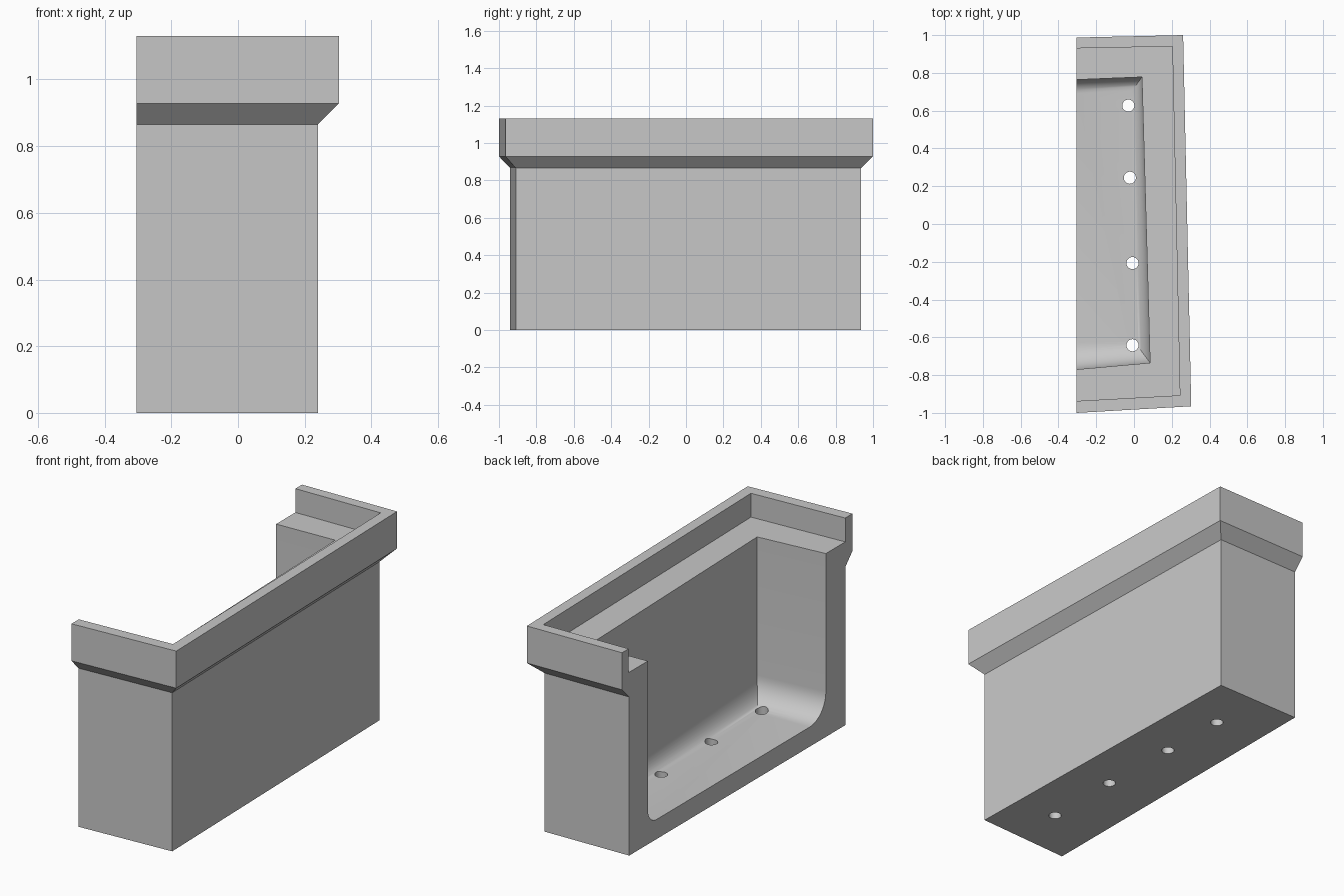
import bpy, bmesh
from math import sin, cos, pi

cube = bpy.data.objects.get("Cube")
if cube:
    bpy.data.objects.remove(cube, do_unlink=True)

CUT = -0.305  # plane where the trough is open


def outline(front_cut, front_x, front_y, back_x, back_y, back_cut):
    """Four plan points, from the open front end round to the open back end."""
    return [(CUT, front_cut), (front_x, front_y), (back_x, back_y), (CUT, back_cut)]


def at(plan, z):
    return [(x, y, z) for x, y in plan]


# Plan outlines of the trough
body = outline(-0.94, 0.24, -0.91, 0.2, 0.935, 0.925)
rim = outline(-1.0, 0.303, -0.965, 0.26, 1.0, 0.987)
lip = outline(-0.937, 0.243, -0.907, 0.203, 0.94, 0.93)
cavity = outline(-0.77, 0.085, -0.735, 0.042, 0.778, 0.764)
floor = outline(-0.63, 0.0, -0.62, -0.01, 0.705, 0.69)
FLOOR_Z = 0.107
cove_height = [0.14, 0.14, 0.08, 0.08]

# Stack of sections: outside, rim, stepped ledge, cavity, coved floor
rings = [at(body, 0), at(body, 0.865), at(rim, 0.928), at(rim, 1.13),
         at(lip, 1.13), at(lip, 1.0), at(cavity, 1.0)]
STEPS = 10
for i in range(STEPS + 1):
    a = pi / 2 * i / STEPS
    rings.append([(f[0] + (w[0] - f[0]) * cos(a),
                   f[1] + (w[1] - f[1]) * cos(a),
                   FLOOR_Z + h * (1 - sin(a)))
                  for w, f, h in zip(cavity, floor, cove_height)])

bm = bmesh.new()
verts = [[bm.verts.new(p) for p in ring] for ring in rings]
for lower, upper in zip(verts, verts[1:]):
    for k in range(3):
        bm.faces.new((lower[k], lower[k + 1], upper[k + 1], upper[k]))
bm.faces.new(verts[0][::-1])
bm.faces.new(verts[-1])
# Open-side section face
bm.faces.new([r[0] for r in verts] + [r[3] for r in reversed(verts)])
bmesh.ops.recalc_face_normals(bm, faces=bm.faces)
mesh = bpy.data.meshes.new("trough")
bm.to_mesh(mesh)
bm.free()
trough = bpy.data.objects.new("trough", mesh)
bpy.context.collection.objects.link(trough)

# Concrete colour
grey = bpy.data.materials.new("concrete_grey")
grey.use_nodes = True
colour = (0.58, 0.58, 0.58, 1)
grey.diffuse_color = colour
grey.node_tree.nodes["Principled BSDF"].inputs["Base Color"].default_value = colour
mesh.materials.append(grey)

# Drain holes through the floor
for x, y in [(-0.03, 0.627), (-0.022, 0.245), (-0.008, -0.207), (-0.008, -0.642)]:
    bpy.ops.mesh.primitive_cylinder_add(vertices=32, radius=0.032, depth=0.6,
                                        location=(x, y, 0.1))
    drill = bpy.context.object
    drill.name = "drain_cutter"
    drill.hide_render = True
    drill.data.materials.append(grey)
    bpy.context.view_layer.objects.active = trough
    mod = trough.modifiers.new("drain", "BOOLEAN")
    mod.operation = "DIFFERENCE"
    mod.solver = "EXACT"
    mod.object = drill
    bpy.ops.object.modifier_apply(modifier=mod.name)
    bpy.data.objects.remove(drill, do_unlink=True)

bpy.ops.object.select_all(action="DESELECT")
trough.select_set(True)
bpy.context.view_layer.objects.active = trough
bpy.ops.object.shade_smooth_by_angle(angle=pi / 6)
